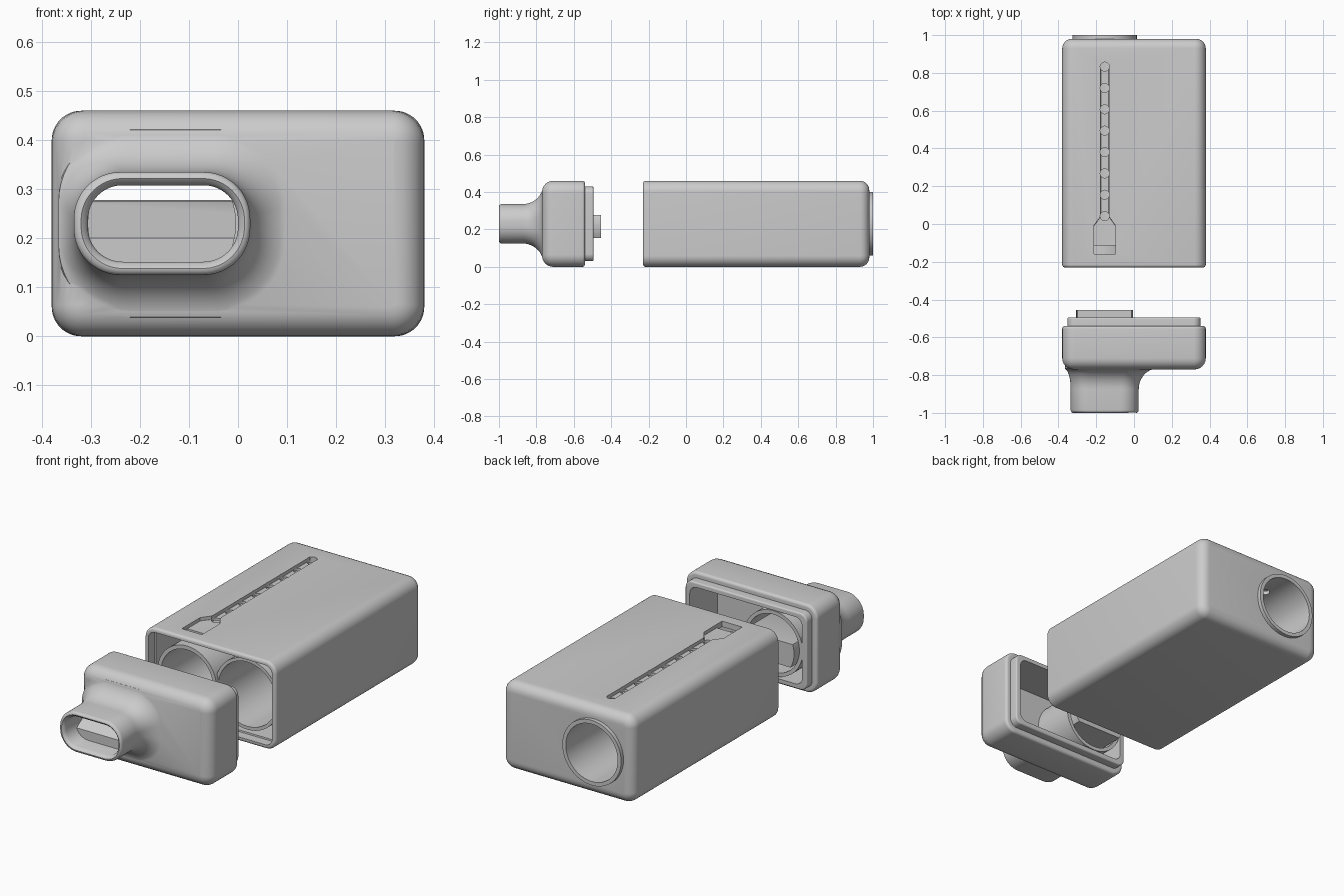
import bpy, bmesh
from math import sin, cos, pi, radians

if "Cube" in bpy.data.objects:
    bpy.data.objects.remove(bpy.data.objects["Cube"])

SEG = 12          # steps per rounded corner


def loft(name, sections):
    """Solid through rounded-rectangle sections (y, x0, x1, z0, z1, radius)."""
    bm = bmesh.new()
    loops = []
    for y, x0, x1, z0, z1, r in sections:
        r = max(0.001, min(r, (x1 - x0) / 2 - 0.0005, (z1 - z0) / 2 - 0.0005))
        corners = [(x1 - r, z1 - r), (x0 + r, z1 - r), (x0 + r, z0 + r), (x1 - r, z0 + r)]
        ring = []
        for i, (cx, cz) in enumerate(corners):
            for k in range(SEG + 1):
                a = (i + k / SEG) * pi / 2
                ring.append(bm.verts.new((cx + r * cos(a), y, cz + r * sin(a))))
        loops.append(ring)
    n = len(loops[0])
    for a, b in zip(loops, loops[1:]):
        for i in range(n):
            bm.faces.new((a[i], a[(i + 1) % n], b[(i + 1) % n], b[i]))
    bm.faces.new(loops[0])
    bm.faces.new(loops[-1])
    bmesh.ops.recalc_face_normals(bm, faces=bm.faces)
    me = bpy.data.meshes.new(name)
    bm.to_mesh(me)
    bm.free()
    ob = bpy.data.objects.new(name, me)
    bpy.context.collection.objects.link(ob)
    return ob


def rod(name, x, z, r, y0, y1):
    return loft(name, [(y, x - r, x + r, z - r, z + r, r) for y in (y0, y1)])


def rounded(name, y0, y1, box, r, e0, e1):
    """Rounded box along y with edge radii e0 (front) and e1 (back)."""
    x0, x1, z0, z1 = box
    sec = []
    for ys, e, order, sign in ((y0, e0, range(0, 7), 1), (y1, e1, range(6, -1, -1), -1)):
        for k in (order if e else [6]):
            a = k / 6 * pi / 2
            d = e * (1 - sin(a))
            sec.append((ys + sign * e * (1 - cos(a)), x0 + d, x1 - d, z0 + d, z1 - d, r - d))
    return loft(name, sec)


def combine(ob, other, op):
    m = ob.modifiers.new("bool", "BOOLEAN")
    m.operation, m.object, m.solver = op, other, "EXACT"
    bpy.context.view_layer.objects.active = ob
    bpy.ops.object.modifier_apply(modifier=m.name)
    bpy.data.objects.remove(other)


def cut(ob, other):
    combine(ob, other, "DIFFERENCE")


def pipe(name, x, z, outer, inner, y0, y1):
    ob = rod(name, x, z, outer, y0, y1)
    cut(ob, rod("bore", x, z, inner, y0 - 0.05, y1 + 0.05))
    return ob


TX, TZ = -0.155, 0.23      # axis of the air tube
OUTER = (-0.38, 0.38, 0, 0.46)

# Main housing: hollow shell, open at the front
housing = rounded("main_housing", -0.23, 0.98, OUTER, 0.06, 0.015, 0.05)
cut(housing, loft("cavity", [(-0.3, -0.358, 0.358, 0.022, 0.438, 0.04),
                             (-0.18, -0.358, 0.358, 0.022, 0.438, 0.04),
                             (-0.18 + 0.001, -0.35, 0.35, 0.03, 0.43, 0.035),
                             (0.94, -0.35, 0.35, 0.03, 0.43, 0.035)]))
cut(housing, rod("back_hole", TX, TZ, 0.168, 0.9, 1.1))

# Air tube and battery sleeve inside the housing
tube = pipe("air_tube", TX, TZ, 0.17, 0.15, -0.2, 1.0)
sleeve = pipe("battery_sleeve", 0.18, TZ, 0.185, 0.168, -0.18, 0.945)

# Top pocket tapering into a groove
cut(housing, loft("groove", [(y, TX - w, TX + w, 0.442, 0.5, 0.003) for y, w in
                             ((-0.16, 0.058), (-0.01, 0.058), (0.04, 0.022), (0.845, 0.022))]))
cut(housing, loft("pocket", [(y, TX - 0.058, TX + 0.058, 0.41, 0.5, 0.003) for y in (-0.16, -0.115)]))

# Row of holes from the groove into the tube
for i in range(8):
    for target in (housing, tube):
        bpy.ops.mesh.primitive_cylinder_add(vertices=24, radius=0.024, depth=0.16,
                                            location=(TX, 0.042 + i * 0.113, 0.425))
        cut(target, bpy.context.object)

# Front cap: rounded block plus insertion lip
cap = rounded("front_cap", -0.77, -0.54, OUTER, 0.065, 0.06, 0.015)
combine(cap, rounded("lip", -0.6, -0.495, (-0.352, 0.352, 0.03, 0.43), 0.04, 0, 0.008), "UNION")

# Mouthpiece with a concave flare into the cap
mouth = [(-1 + 0.014 * (1 - cos(a)), -0.335 + 0.014 * (1 - sin(a)), 0.025 - 0.014 * (1 - sin(a)),
          0.125 + 0.014 * (1 - sin(a)), 0.335 - 0.014 * (1 - sin(a)), 0.095)
         for a in (0, pi / 8, pi / 4, 3 * pi / 8, pi / 2)]
for k in range(11):
    a = radians(8.2 * k)
    d = 1 - cos(a)
    mouth.append((-0.875 + 0.11 * sin(a), -0.335 - 0.036 * d, 0.025 + 0.1 * d,
                  0.125 - 0.1 * d, 0.335 + 0.1 * d, 0.095 + 0.06 * d))
mouth.append((-0.745, -0.366, 0.11, 0.03, 0.43, 0.14))
combine(cap, loft("mouth", mouth), "UNION")

# Hollow the cap and bore the mouthpiece
cut(cap, loft("cap_cavity", [(y, -0.325, 0.325, 0.055, 0.405, 0.04) for y in (-0.725, -0.4)]))
cut(cap, loft("mouth_bore", [(y, -0.306 - e, 0.0 + e, 0.152 - e, 0.308 + e, 0.07 + e) for y, e in
                             ((-1.05, 0.014), (-1.0, 0.014), (-0.993, 0.005), (-0.982, 0), (-0.7, 0))]))

# Tube socket inside the cap
socket = pipe("tube_socket", TX, TZ, 0.17, 0.151, -0.73, -0.5)

# Sloped baffle plug that leaves a gap along the top of the mouthpiece
baffle = loft("baffle_plug", [(-0.9, -0.31, 0.0, 0.145, 0.2, 0.002),
                              (-0.76, -0.31, 0.0, 0.15, 0.276, 0.002),
                              (-0.455, -0.31, 0.0, 0.155, 0.278, 0.002)])
combine(baffle, rod("limit", TX, TZ, 0.151, -1.0, -0.4), "INTERSECT")

# Smooth shading with sharp edges kept
for ob in list(bpy.context.scene.objects):
    bpy.ops.object.select_all(action="DESELECT")
    ob.select_set(True)
    bpy.context.view_layer.objects.active = ob
    bpy.ops.object.shade_smooth_by_angle(angle=radians(35))
